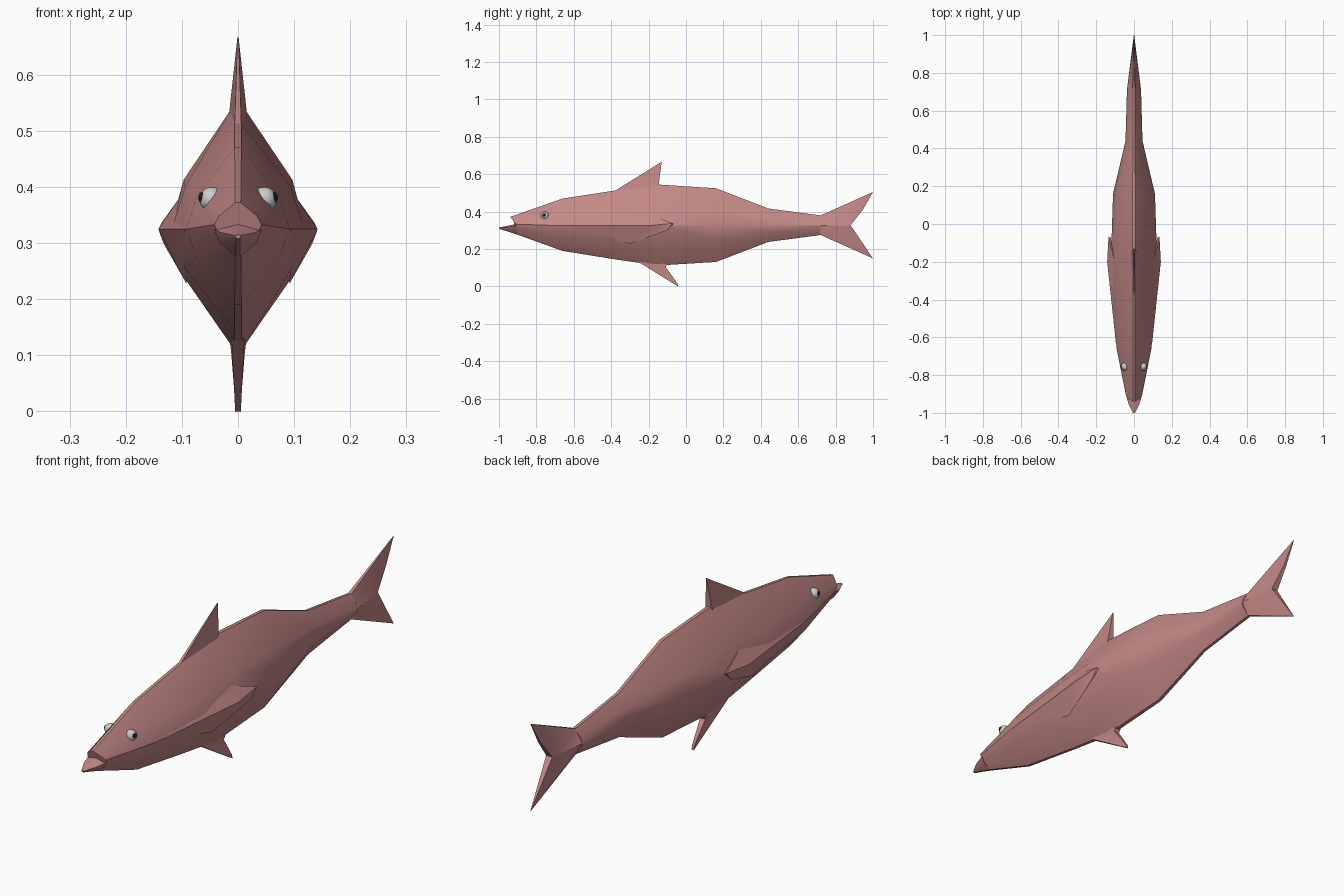
import bpy, bmesh, math
from mathutils import Vector

if "Cube" in bpy.data.objects:
    bpy.data.objects.remove(bpy.data.objects["Cube"])


def material(name, color):
    m = bpy.data.materials.new(name)
    m.diffuse_color = (*color, 1)
    m.use_nodes = True
    m.node_tree.nodes["Principled BSDF"].inputs["Base Color"].default_value = m.diffuse_color
    return m


SKIN = material("skin", (0.55, 0.25, 0.24))
WHITE = material("eye_white", (0.75, 0.75, 0.72))
BLACK = material("pupil_black", (0.01, 0.01, 0.01))


def finish(bm, name, mat, angle=30):
    bmesh.ops.recalc_face_normals(bm, faces=bm.faces)
    me = bpy.data.meshes.new(name)
    bm.to_mesh(me)
    bm.free()
    ob = bpy.data.objects.new(name, me)
    bpy.context.collection.objects.link(ob)
    me.materials.append(mat)
    bpy.ops.object.select_all(action='DESELECT')
    ob.select_set(True)
    bpy.context.view_layer.objects.active = ob
    bpy.ops.object.shade_smooth_by_angle(angle=math.radians(angle))
    return ob


def loft(name, rings):
    bm = bmesh.new()
    rows = [[bm.verts.new(p) for p in r] for r in rings]
    n = len(rows[0])
    for a, b in zip(rows, rows[1:]):
        for i in range(n):
            j = (i + 1) % n
            bm.faces.new((a[i], a[j], b[j], b[i]))
    bm.faces.new(rows[0])
    bm.faces.new(rows[-1])
    return finish(bm, name, SKIN)


def diamond(y, top, bot, w, t=0.006, mid=0.325, lean=0.0):
    # rounded diamond with narrow back and belly ridges
    up, dn = top - mid, mid - bot
    half = [(t, top, y - lean), (w * .8, mid + up * .4, y - lean * .4), (w, mid, y),
            (w * .8, mid - dn * .4, y), (t, bot, y)]
    return [(x, yy, z) for x, z, yy in half] + [(-x, yy, z) for x, z, yy in reversed(half)]


def fin(name, outline):
    # outline points: y, z, half thickness
    bm = bmesh.new()
    sides = [[bm.verts.new((s * t, y, z)) for y, z, t in outline] for s in (1, -1)]
    a, b = sides
    n = len(a)
    bm.faces.new(a)
    bm.faces.new(b)
    for i in range(n):
        j = (i + 1) % n
        bm.faces.new((a[i], a[j], b[j], b[i]))
    bmesh.ops.triangulate(bm, faces=[f for f in bm.faces if len(f.verts) > 4])
    return finish(bm, name, SKIN)


# body with overhanging upper lip
loft("body", [
    diamond(-.91, .372, .28, .042, .005, .333, .03),
    diamond(-.66, .47, .19, .092),
    diamond(-.38, .513, .145, .118),
    diamond(-.15, .545, .112, .121, .008),
    diamond(.16, .525, .131, .111, .007),
    diamond(.44, .417, .238, .045),
    diamond(.72, .38, .275, .037),
])


# lower jaw
def jaw_ring(y, top, bot, w):
    m = top - (top - bot) * .2
    return [(0, y, top), (w, y, m), (w * .75, y, (m + bot) / 2), (.004, y, bot),
            (-.004, y, bot), (-w * .75, y, (m + bot) / 2), (-w, y, m)]


loft("lower_jaw", [jaw_ring(-.90, .336, .276, .043), jaw_ring(-.95, .325, .293, .03),
                   jaw_ring(-1.0, .315, .308, .005)])

# forked tail, dorsal and belly fins
fin("tail_upper", [(.72, .327, .036), (.72, .38, .007), (1, .505, .001),
                   (.945, .41, .006), (.88, .327, .014)])
fin("tail_lower", [(.72, .327, .036), (.88, .327, .014), (1, .15, .001), (.72, .275, .007)])
fin("dorsal_fin", [(-.39, .505, .006), (-.13, .667, .001), (-.148, .53, .016)])
fin("belly_fin", [(-.26, .135, .012), (-.10, .12, .014), (-.108, .103, .012),
                  (-.045, .015, .005), (-.043, 0, .005)])

# pectoral fins and eyes on both sides
for s, side in ((1, "right"), (-1, "left")):
    bm = bmesh.new()
    for x, y, z in [(.095, -.64, .325), (.105, -.19, .38), (.135, -.07, .338), (.133, -.10, .30),
                    (.092, -.30, .228), (.142, -.2, .325), (.09, -.2, .325), (.125, -.07, .333)]:
        bm.verts.new((s * x, y, z))
    bmesh.ops.convex_hull(bm, input=bm.verts)
    finish(bm, "pectoral_fin_" + side, SKIN)

    eye = Vector((s * .047, -.755, .378))
    look = Vector((s * .87, -.2, .2)).normalized()
    for name, mat, r, off in (("eye_", WHITE, .022, 0), ("pupil_", BLACK, .012, .0125)):
        bm = bmesh.new()
        bmesh.ops.create_uvsphere(bm, u_segments=16, v_segments=10, radius=r)
        bmesh.ops.translate(bm, verts=bm.verts, vec=eye + look * off)
        finish(bm, name + side, mat)
